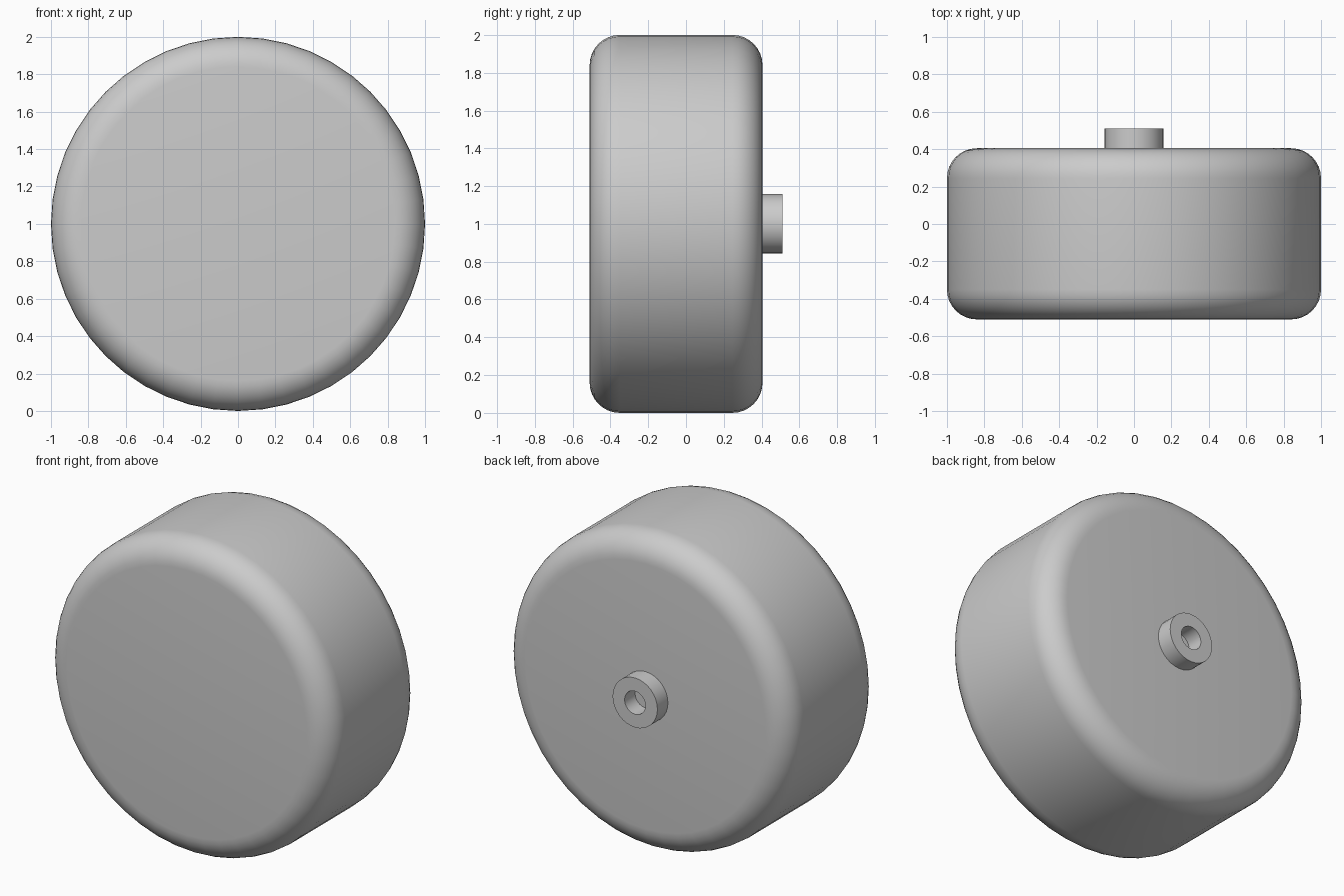
import bpy, math

if "Cube" in bpy.data.objects:
    bpy.data.objects.remove(bpy.data.objects["Cube"], do_unlink=True)

grey = bpy.data.materials.new("plain grey")
grey.use_nodes = True
COLOUR = (0.6, 0.6, 0.6, 1)
grey.diffuse_color = COLOUR
grey.node_tree.nodes["Principled BSDF"].inputs["Base Color"].default_value = COLOUR

CENTRE_Z = 1.0
FRONT, BACK, TIP = -0.51, 0.405, 0.51
ROUND = 0.16


def finish(obj, name):
    obj.name = name
    obj.data.materials.append(grey)
    bpy.ops.object.select_all(action='DESELECT')
    obj.select_set(True)
    bpy.context.view_layer.objects.active = obj
    bpy.ops.object.shade_smooth_by_angle(angle=math.radians(35))


def cylinder(radius, y0, y1, sides):
    bpy.ops.mesh.primitive_cylinder_add(
        vertices=sides, radius=radius, depth=y1 - y0,
        location=(0, (y0 + y1) / 2, CENTRE_Z), rotation=(math.pi / 2, 0, 0))
    return bpy.context.object


# Drum with rounded rims
drum = cylinder(1.0, FRONT, BACK, 48)
rim = drum.modifiers.new("rounded rims", 'BEVEL')
rim.width = ROUND
rim.segments = 8
rim.limit_method = 'ANGLE'
rim.angle_limit = math.radians(40)
bpy.ops.object.modifier_apply(modifier=rim.name)
finish(drum, "drum")

# Hollow axle boss on the back, open down to the drum face
SIDES = 32
profile = [(0.157, BACK), (0.157, TIP), (0.073, TIP), (0.073, BACK)]
verts, faces = [], []
for i in range(SIDES):
    a = 2 * math.pi * i / SIDES
    verts += [(r * math.cos(a), y, CENTRE_Z + r * math.sin(a)) for r, y in profile]
n = len(profile)
for i in range(SIDES):
    j = (i + 1) % SIDES
    for k in range(n - 1):
        faces.append((i * n + k, i * n + k + 1, j * n + k + 1, j * n + k))
mesh = bpy.data.meshes.new("axle_boss")
mesh.from_pydata(verts, [], faces)
boss = bpy.data.objects.new("axle_boss", mesh)
bpy.context.collection.objects.link(boss)
finish(boss, "axle_boss")
